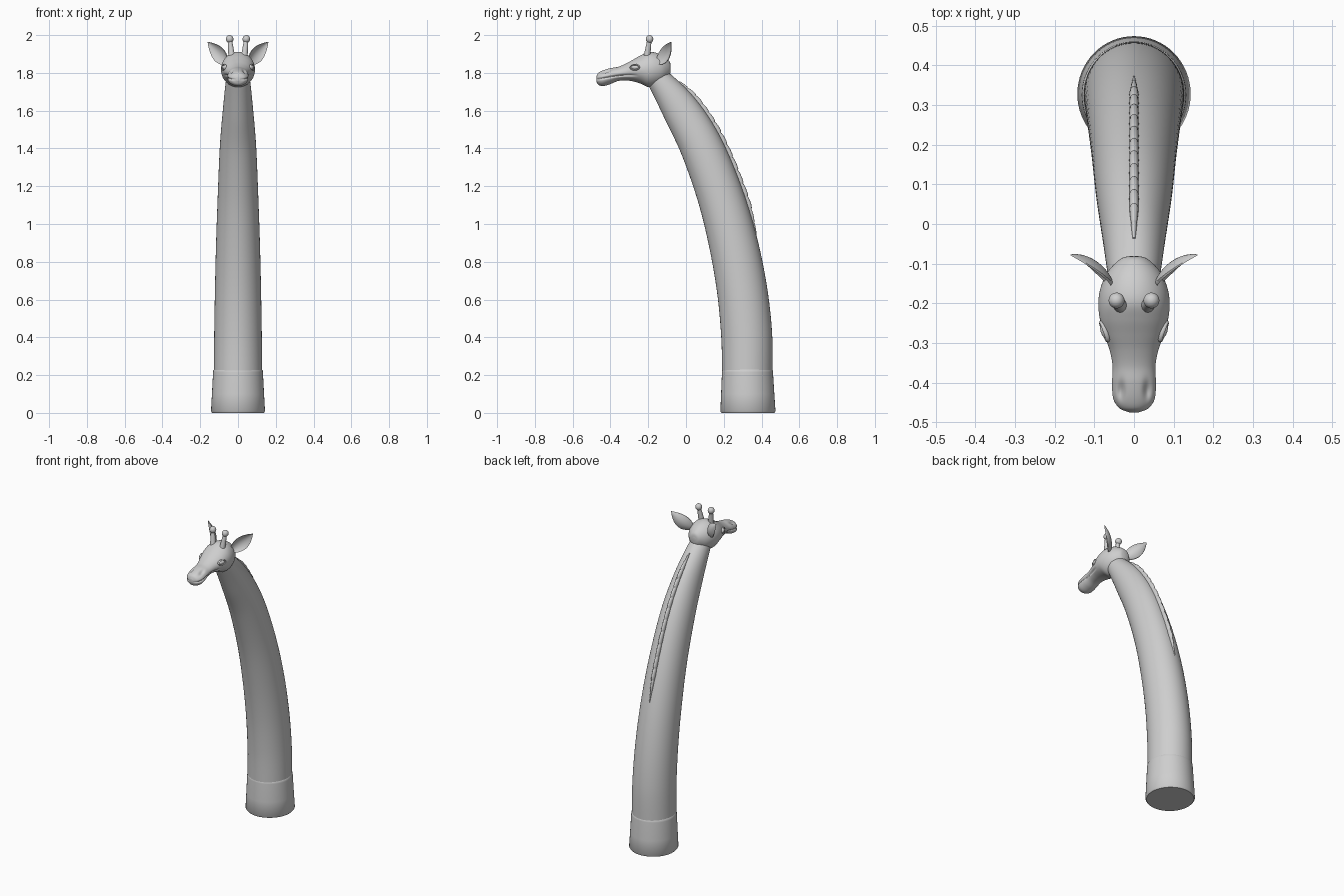
import bpy, bmesh, math
from mathutils import Vector, Matrix

cube = bpy.data.objects.get("Cube")
if cube:
    bpy.data.objects.remove(cube, do_unlink=True)

grey = bpy.data.materials.new("plain grey")
grey.use_nodes = True
grey.diffuse_color = (0.62, 0.62, 0.62, 1)
grey.node_tree.nodes["Principled BSDF"].inputs["Base Color"].default_value = (0.62, 0.62, 0.62, 1)


def finish(name, bm, angle=40):
    bmesh.ops.recalc_face_normals(bm, faces=bm.faces[:])
    mesh = bpy.data.meshes.new(name)
    bm.to_mesh(mesh)
    bm.free()
    mesh.materials.append(grey)
    ob = bpy.data.objects.new(name, mesh)
    bpy.context.collection.objects.link(ob)
    bpy.ops.object.select_all(action='DESELECT')
    ob.select_set(True)
    bpy.context.view_layer.objects.active = ob
    bpy.ops.object.shade_smooth_by_angle(angle=math.radians(angle))
    return ob


def spline(keys, t):
    """Smooth value through the key rows at parameter t."""
    i = min(int(t), len(keys) - 2)
    u = t - i
    rows = [keys[max(0, min(len(keys) - 1, i + k))] for k in (-1, 0, 1, 2)]
    return [b + 0.5 * u * (c - a + u * (2 * a - 5 * b + 4 * c - d + u * (3 * (b - c) + d - a)))
            for a, b, c, d in zip(*rows)]


def loft(rings):
    """Skin closed rings of points and cap both ends."""
    bm = bmesh.new()
    loops = [[bm.verts.new(p) for p in ring] for ring in rings]
    n = len(loops[0])
    for a, b in zip(loops, loops[1:]):
        for i in range(n):
            j = (i + 1) % n
            bm.faces.new((a[i], a[j], b[j], b[i]))
    bm.faces.new(loops[0])
    bm.faces.new(loops[-1])
    return bm


def ellipse(centre, up, rx, ru, n):
    return [centre + Vector((rx * math.cos(a), 0, 0)) + up * (ru * math.sin(a))
            for a in (2 * math.pi * i / n for i in range(n))]


# Neck: spine rows are y, z, half width, half depth
NECK = [(.325, .2, .128, .133), (.321, .415, .126, .135), (.297, .65, .122, .133),
        (.25, .9, .116, .129), (.18, 1.155, .107, .122), (.08, 1.413, .096, .113),
        (-.028, 1.605, .08, .098), (-.138, 1.757, .064, .066), (-.172, 1.79, .055, .055)]


def neck_frame(t):
    y, z, rx, rn = spline(NECK, t)
    y0, z0 = spline(NECK, max(0, t - .15))[:2]
    y1, z1 = spline(NECK, min(len(NECK) - 1, t + .15))[:2]
    back = Vector((0, z1 - z0, y0 - y1)).normalized()
    return Vector((0, y, z)), back, rx, rn


rings = []
for k in range(65):
    c, back, rx, rn = neck_frame(k / 8)
    rings.append(ellipse(c, back, rx, rn, 64))
finish("neck", loft(rings))

# Flared base with a fine rolled rim
BASE = [(0, .137), (.008, .143), (.1, .138), (.215, .132), (.224, .131), (.23, .127)]
finish("neck_base", loft([ellipse(Vector((0, .328 - z * .012, z)), Vector((0, 1, 0)),
                                  r, r + .003, 64) for z, r in BASE]), 50)

# Mane: overlapping tufts along the back of the neck
rings = []
STEPS, TUFTS = 168, 14
for k in range(STEPS + 1):
    f = k / STEPS
    c, back, rx, rn = neck_frame(3.05 + 3.55 * f)
    taper = min(1, .15 + 5 * f, .3 + 5 * (1 - f))
    tuft = (f * TUFTS) % 1
    bulge = math.sqrt(max(0, math.sin(math.pi * tuft ** .7)))
    rings.append(ellipse(c + back * rn, back, taper * (.0105 + .0015 * bulge),
                         taper * (.013 + .006 * bulge), 16))
finish("mane", loft(rings), 60)

# Head: rows are y, top, bottom, half width
HEAD = [(-.081, 1.835, 1.815, .01), (-.088, 1.862, 1.785, .034), (-.12, 1.89, 1.75, .066),
        (-.16, 1.907, 1.73, .084), (-.2, 1.91, 1.725, .09), (-.24, 1.893, 1.743, .086),
        (-.28, 1.87, 1.755, .075), (-.32, 1.848, 1.76, .061), (-.36, 1.832, 1.757, .054),
        (-.4, 1.825, 1.741, .056), (-.44, 1.813, 1.73, .054), (-.465, 1.799, 1.738, .038),
        (-.475, 1.78, 1.757, .013)]
rings = []
for k in range((len(HEAD) - 1) * 8 + 1):
    y, top, bottom, rx = spline(HEAD, k / 8)
    rings.append(ellipse(Vector((0, y, (top + bottom) / 2)), Vector((0, 0, 1)),
                         rx, (top - bottom) / 2, 96))
bm = loft(rings)
for v in bm.verts:
    x, y, z = v.co
    # Mouth groove running back along each cheek
    if y < -.25:
        line = 1.766 + .022 * math.sin((y + .47) * 9)
        depth = .007 * math.exp(-((z - line) / .005) ** 2) * min(1, (-.25 - y) / .04)
        v.co.x *= 1 - depth / max(abs(x), .03)
    # Nostril hollows on top of the muzzle
    if z > 1.78:
        d = ((abs(x) - .033) / .009) ** 2 + ((y + .42) / .022) ** 2
        v.co.z -= .01 * math.exp(-d)
finish("head", bm, 60)


def ball(bm, centre, size, rot=Matrix(), seg=24):
    m = Matrix.Translation(centre) @ rot @ Matrix.Diagonal((*size, 1))
    bmesh.ops.create_uvsphere(bm, u_segments=seg, v_segments=seg // 2, radius=1, matrix=m)


for side, label in ((1, "left"), (-1, "right")):
    # Horn: tapered stem with a round knob
    foot, knob = Vector((side * .033, -.207, 1.885)), Vector((side * .044, -.193, 1.979))
    axis = knob - foot
    turn = axis.to_track_quat('Z', 'Y').to_matrix().to_4x4()
    bm = bmesh.new()
    bmesh.ops.create_cone(bm, segments=24, radius1=.018, radius2=.011, depth=axis.length,
                          matrix=Matrix.Translation((foot + knob) / 2) @ turn)
    ball(bm, knob, (.02, .02, .021))
    finish(label + "_horn", bm)

    # Eye: ball framed by a raised lid
    out = Vector((side * .93, -.33, .12)).normalized()
    eye = Vector((side * .072, -.27, 1.829))
    rot = out.to_track_quat('Z', 'Y').to_matrix().to_4x4()
    bm = bmesh.new()
    ball(bm, eye, (.022, .012, .012), rot)
    finish(label + "_eye", bm)
    x_axis = Vector((0, 0, 1)).cross(out).normalized()
    y_axis = out.cross(x_axis)
    lid = []
    for i in range(33):
        a = 2 * math.pi * i / 32
        ctr = eye + out * .002 + x_axis * (.025 * math.cos(a)) + y_axis * (.014 * math.sin(a))
        rad = (x_axis * math.cos(a) + y_axis * math.sin(a)) * .004
        lid.append([ctr + rad * math.cos(b) + out * (.006 * math.sin(b))
                    for b in (math.pi * j / 4 for j in range(8))])
    bm = loft(lid)
    bmesh.ops.remove_doubles(bm, verts=bm.verts[:], dist=.0001)
    finish(label + "_eyelid", bm, 60)

    # Ear: cupped leaf, its tip curling outward
    root, bend, tip = (Vector((side * x, y, z)) for x, y, z in
                       ((.06, -.148, 1.855), (.098, -.088, 1.9), (.16, -.078, 1.963)))
    along = (tip - root).normalized()
    face = Vector((side * .6, -.8, 0))
    face = (face - along * face.dot(along)).normalized()
    across = along.cross(face)
    rings = []
    for k in range(21):
        f = k / 20
        mid = root.lerp(bend, f).lerp(bend.lerp(tip, f), f)
        half = .012 * (1 - f) + .034 * math.sin(math.pi * f ** .9) ** .85 + .0005
        row = [(s / 6, h) for h, order in ((.004, range(-6, 7)), (-.004, range(6, -7, -1)))
               for s in order]
        rings.append([mid + across * (half * s) +
                      face * (half * .4 * (s * s - .5) + h * (1 - .8 * f)) for s, h in row])
    finish(label + "_ear", loft(rings), 50)
